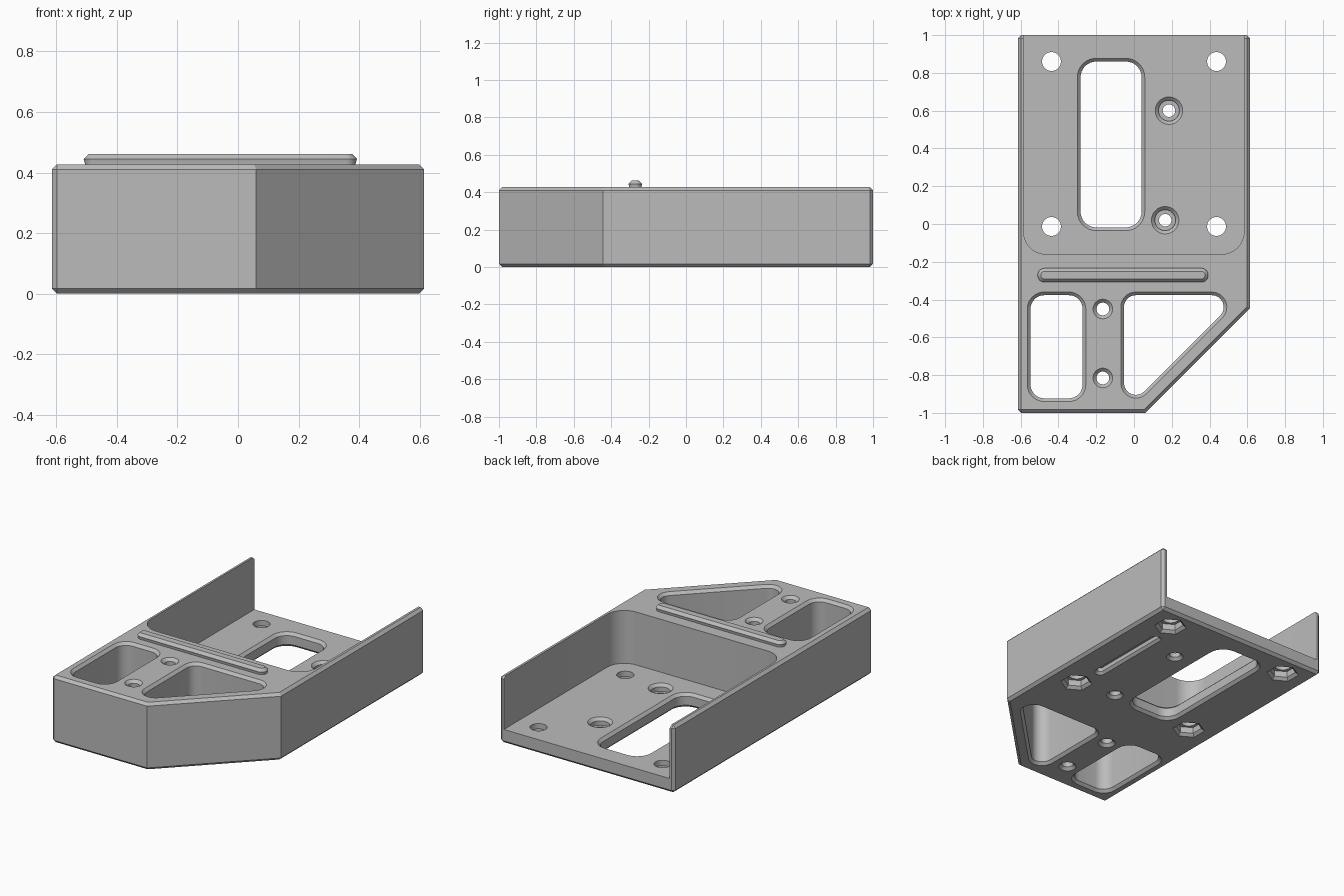
import bpy, bmesh, math
from mathutils import Vector

if "Cube" in bpy.data.objects:
    bpy.data.objects.remove(bpy.data.objects["Cube"])

C = 0.017       # chamfer size
H = 0.427       # body height
FLOOR = 0.09    # thickness of the tray floor

grey = bpy.data.materials.new("plain_grey")
grey.use_nodes = True
grey.diffuse_color = (0.5, 0.5, 0.5, 1)
grey.node_tree.nodes["Principled BSDF"].inputs["Base Color"].default_value = (0.5, 0.5, 0.5, 1)


def rounded(corners, r, grow=0.0, steps=8):
    """Counter-clockwise convex outline with round corners, offset by grow."""
    pts = []
    n = len(corners)
    for i in range(n):
        p, a, b = (Vector(corners[k % n]) for k in (i, i - 1, i + 1))
        u, v = (a - p).normalized(), (b - p).normalized()
        half = u.angle(v) / 2
        centre = p + (u + v).normalized() * (r / math.sin(half))
        start = math.atan2(-u.x, u.y)      # outward normal of incoming edge
        start += math.pi if Vector((math.cos(start), math.sin(start))).dot(p - centre) < 0 else 0
        turn = math.pi - 2 * half
        for s in range(steps + 1):
            t = start + turn * s / steps
            pts.append(centre + Vector((math.cos(t), math.sin(t))) * (r + grow))
    return pts


def rect(x0, x1, y0, y1):
    return [(x0, y0), (x1, y0), (x1, y1), (x0, y1)]


def circle(x, y, r, n=32, turn=0.0):
    return [(x + r * math.cos(turn + math.tau * i / n),
             y + r * math.sin(turn + math.tau * i / n)) for i in range(n)]


def loft(name, levels):
    """Closed solid through (outline, z) levels, listed from the bottom up."""
    bm = bmesh.new()
    rings = [[bm.verts.new((p[0], p[1], z)) for p in outline] for outline, z in levels]
    bm.faces.new(rings[0][::-1])
    bm.faces.new(rings[-1])
    for low, high in zip(rings, rings[1:]):
        for i in range(len(low)):
            j = (i + 1) % len(low)
            bm.faces.new((low[i], low[j], high[j], high[i]))
    bmesh.ops.recalc_face_normals(bm, faces=bm.faces)
    mesh = bpy.data.meshes.new(name)
    bm.to_mesh(mesh)
    bm.free()
    mesh.materials.append(grey)
    obj = bpy.data.objects.new(name, mesh)
    bpy.context.collection.objects.link(obj)
    return obj


def activate(obj):
    bpy.ops.object.select_all(action='DESELECT')
    obj.select_set(True)
    bpy.context.view_layer.objects.active = obj


def cut(cutter):
    activate(body)
    mod = body.modifiers.new("cut", 'BOOLEAN')
    mod.operation, mod.solver, mod.object = 'DIFFERENCE', 'EXACT', cutter
    bpy.ops.object.modifier_apply(modifier=mod.name)
    bpy.data.objects.remove(cutter)


def cut_window(corners, r, top):
    """Through opening with chamfered rims."""
    e = 0.01
    cut(loft("window_cutter", [(rounded(corners, r, g), z) for g, z in (
        (e, -e), (-C, C), (-C, top - C), (e, top + e))]))


def cut_round(x, y, profile):
    cut(loft("hole_cutter", [(circle(x, y, r), z) for r, z in profile]))


# Body block with one clipped corner
outline = [(-0.615, -1), (0.06, -1), (0.615, -0.445), (0.615, 1), (-0.615, 1)]
body = loft("body", [(outline, 0), (outline, H)])
bm = bmesh.new()
bm.from_mesh(body.data)
edges = []
for e in bm.edges:
    a, b = (v.co for v in e.verts)
    upright = abs(a.z - b.z) > 0.1
    if not upright or a.x < -0.6 or a.y > 0.9:
        edges.append(e)
bmesh.ops.bevel(bm, geom=edges, offset=C, segments=1, affect='EDGES', profile=0.5)
bm.to_mesh(body.data)
bm.free()

# Open-backed tray
tray = rounded(rect(-0.585, 0.583, -0.16, 1.5), 0.12, steps=10)
cut(loft("tray_cutter", [(tray, FLOOR), (tray, 1)]))

# Windows: tray slot, front rectangle, front triangle
cut_window(rect(-0.30, 0.057, -0.035, 0.877), 0.10, FLOOR)
cut_window(rect(-0.565, -0.255, -0.94, -0.36), 0.09, H)
cut_window([(-0.07, -1.035), (0.605, -0.36), (-0.07, -0.36)], 0.08, H)

# Front screw holes, chamfered at both ends
for y in (-0.45, -0.815):
    cut_round(-0.165, y, [(0.062, -0.01), (0.034, 0.018), (0.034, H - 0.018), (0.062, H + 0.01)])

# Counterbored holes in the tray floor
for x, y in ((0.185, 0.60), (0.165, 0.02)):
    cut_round(x, y, [(0.06, -0.01), (0.033, 0.017), (0.033, 0.045), (0.055, 0.045),
                     (0.055, FLOOR - C), (0.083, FLOOR + 0.01)])

# Corner bolt holes with hexagonal nut recesses underneath
for x in (-0.437, 0.437):
    for y in (0.86, -0.013):
        cut_round(x, y, [(0.05, -0.1), (0.05, FLOOR + 0.1)])
        cut(loft("nut_cutter", [(circle(x, y, r, 6, math.pi / 6), z) for r, z in (
            (0.107, -0.01), (0.076, C), (0.076, 0.055))]))

# Groove under the floor
groove = rect(0.375, 0.445, 0.14, 0.72)
cut(loft("groove_cutter", [(rounded(groove, 0.034, g), z) for g, z in (
    (0.01, -0.01), (-0.015, 0.015), (-0.015, 0.04))]))

# Raised rib on the front deck
rib_shape = rect(-0.51, 0.393, -0.308, -0.234)
rib = loft("rib", [(rounded(rib_shape, 0.036, g), z) for g, z in (
    (-0.004, H - 0.01), (-0.004, H + 0.004), (0, 0.445), (-0.017, 0.462))])

for obj in (body, rib):
    activate(obj)
    bpy.ops.object.shade_smooth_by_angle(angle=math.radians(30))
